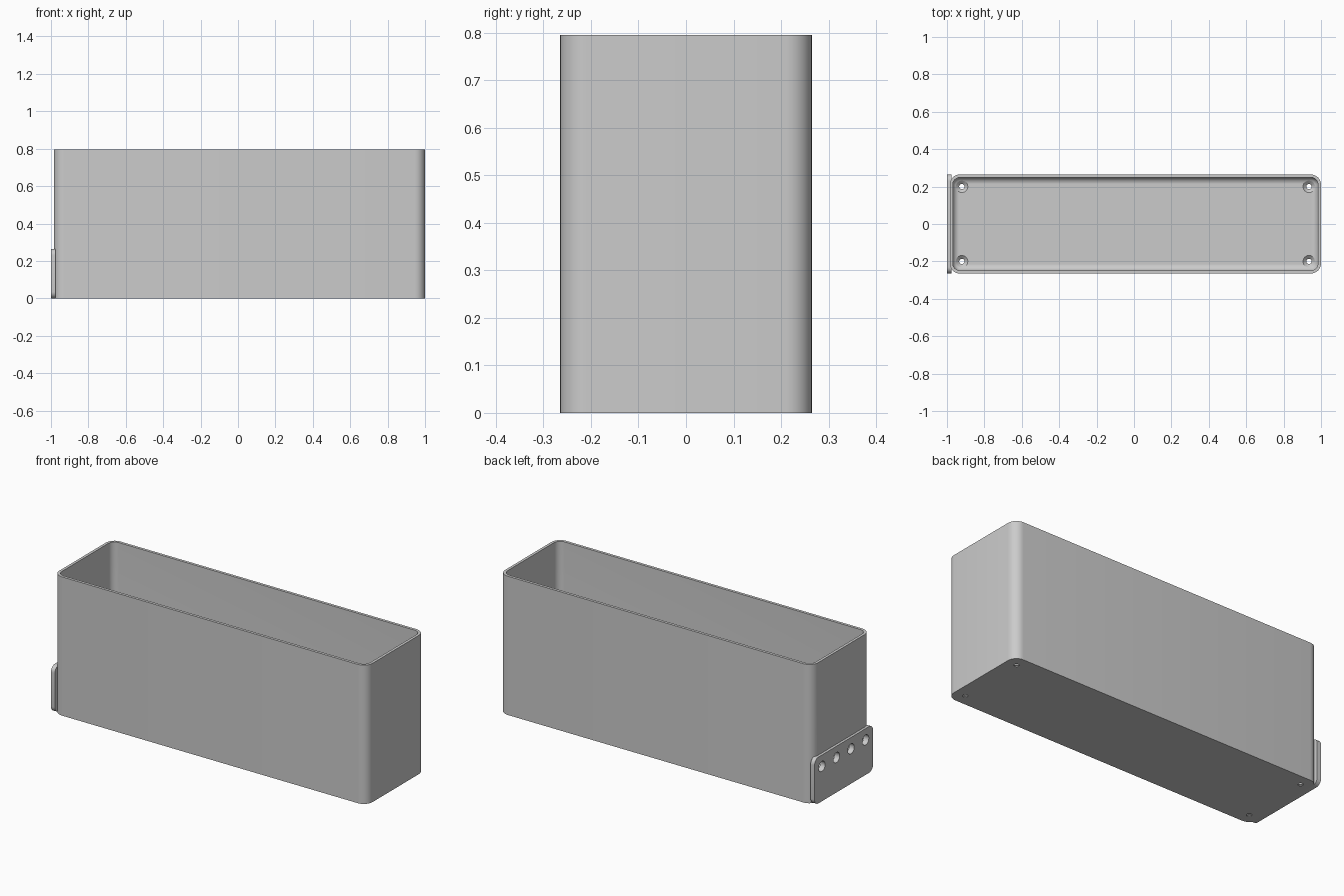
import bpy, bmesh, math
from mathutils import Matrix, Vector

cube = bpy.data.objects.get("Cube")
if cube:
    bpy.data.objects.remove(cube, do_unlink=True)

# Main sizes
HEIGHT, HALF_Y, CORNER = 0.795, 0.265, 0.055
BOX_X, BOX_HALF = 0.0075, 0.9925
WALL, FLOOR, FILLET = 0.016, 0.02, 0.034

grey = bpy.data.materials.new("light grey")
grey.use_nodes = True
grey.diffuse_color = (0.6, 0.6, 0.6, 1)
grey.node_tree.nodes["Principled BSDF"].inputs["Base Color"].default_value = (0.6, 0.6, 0.6, 1)


def rounded_rect(half_w, half_h, radius, steps=8):
    """Counter-clockwise outline of a rounded rectangle."""
    points = []
    for quarter, (sx, sy) in enumerate(((1, 1), (-1, 1), (-1, -1), (1, -1))):
        for i in range(steps + 1):
            a = (quarter + i / steps) * math.pi / 2
            points.append((sx * (half_w - radius) + radius * math.cos(a),
                           sy * (half_h - radius) + radius * math.sin(a)))
    return points


def circle(radius, count=32):
    return [(radius * math.cos(2 * math.pi * i / count),
             radius * math.sin(2 * math.pi * i / count)) for i in range(count)]


def loft(name, sections, matrix):
    """Skin a stack of (outline, height) sections and cap both ends."""
    bm = bmesh.new()
    rings = [[bm.verts.new(matrix @ Vector((x, y, z))) for x, y in outline]
             for outline, z in sections]
    for low, high in zip(rings, rings[1:]):
        n = len(low)
        for i in range(n):
            j = (i + 1) % n
            bm.faces.new((low[i], low[j], high[j], high[i]))
    bm.faces.new(rings[0][::-1])
    bm.faces.new(rings[-1])
    bmesh.ops.recalc_face_normals(bm, faces=bm.faces)
    mesh = bpy.data.meshes.new(name)
    bm.to_mesh(mesh)
    bm.free()
    mesh.materials.append(grey)
    obj = bpy.data.objects.new(name, mesh)
    bpy.context.collection.objects.link(obj)
    return obj


def cut(target, cutter):
    mod = target.modifiers.new(cutter.name, 'BOOLEAN')
    mod.operation, mod.solver, mod.object = 'DIFFERENCE', 'EXACT', cutter
    bpy.context.view_layer.objects.active = target
    bpy.ops.object.modifier_apply(modifier=mod.name)


# Open box: outer shell, rim, inner walls and rounded floor edge
def box_ring(inset):
    return rounded_rect(BOX_HALF - inset, HALF_Y - inset, max(CORNER - inset, 0.004))


sections = [(box_ring(0), 0), (box_ring(0), HEIGHT), (box_ring(WALL), HEIGHT)]
for i in range(9):
    a = i / 8 * math.pi / 2
    sections.append((box_ring(WALL + FILLET * (1 - math.cos(a))),
                     FLOOR + FILLET * (1 - math.sin(a))))
box = loft("box", sections, Matrix.Translation((BOX_X, 0, 0)))

# Mounting plate on the end; local z points along +x
side = Matrix(((0, 0, 1), (1, 0, 0), (0, 1, 0))).to_4x4()
outline = rounded_rect(HALF_Y, 0.1325, 0.035)
plate = loft("mounting_plate", [(outline, 0), (outline, 0.025)],
             Matrix.Translation((-1, 0, 0.1325)) @ side)

# Countersunk screw holes in the floor
cutters = []
for sx in (-1, 1):
    for sy in (-1, 1):
        drill = loft("floor_hole_cutter",
                     [(circle(0.014), -0.05), (circle(0.014), 0.004),
                      (circle(0.032), FLOOR), (circle(0.032), FLOOR + 0.06)],
                     Matrix.Translation((BOX_X + sx * 0.928, sy * 0.2, 0)))
        cut(box, drill)
        cutters.append(drill)

# Row of holes through the plate and the end wall
for i in range(4):
    drill = loft("plate_hole_cutter", [(circle(0.029), -0.05), (circle(0.029), 0.06)],
                 Matrix.Translation((-1, (i - 1.5) * 0.132, 0.2)) @ side)
    cut(box, drill)
    cut(plate, drill)
    cutters.append(drill)

for drill in cutters:
    bpy.data.objects.remove(drill, do_unlink=True)

# Smooth rounded surfaces, keep crisp edges
for obj in (box, plate):
    bpy.ops.object.select_all(action='DESELECT')
    obj.select_set(True)
    bpy.context.view_layer.objects.active = obj
    bpy.ops.object.shade_smooth_by_angle(angle=math.radians(30))
